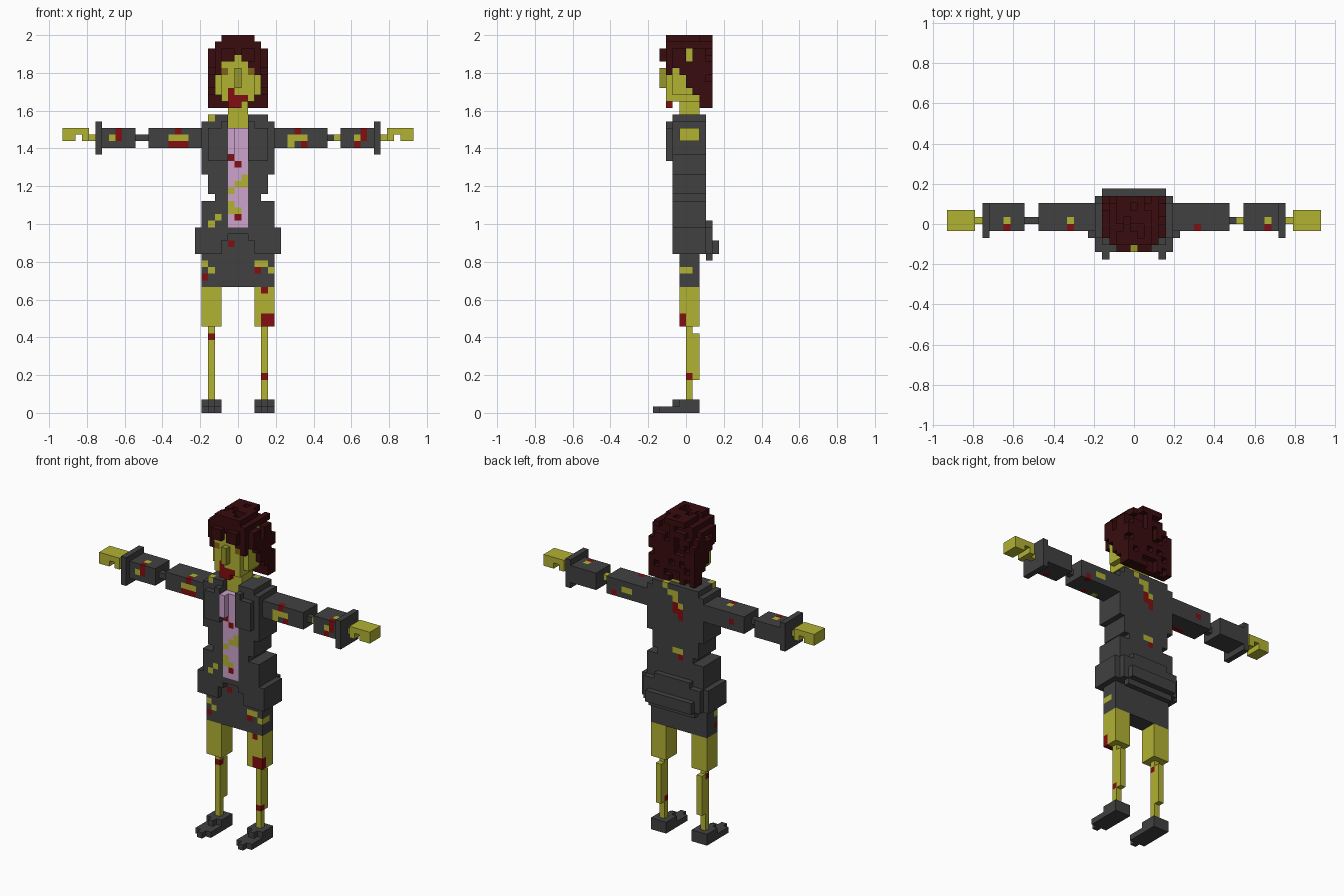
import bpy, bmesh, random

if "Cube" in bpy.data.objects:
    bpy.data.objects.remove(bpy.data.objects["Cube"])

random.seed(4)
V = 2 / 57                      # size of one cube
grid = {}                       # (i, j, k) -> [part, colour]

COLOURS = {"skin": (178, 178, 52), "cloth": (65, 65, 65), "hair": (56, 12, 14),
           "blood": (130, 14, 16), "shirt": (205, 163, 206),
           "eye": (128, 98, 22), "nose": (150, 150, 42)}


def box(part, col, i, j, k, mirror=False):
    """Fill inclusive cube ranges; mirror repeats them across x."""
    for x in range(i[0], i[1] + 1):
        for y in range(j[0], j[1] + 1):
            for z in range(k[0], k[1] + 1):
                grid[x, y, z] = [part, col]
                if mirror:
                    grid[-x, y, z] = [part, col]


def cut(i, j, k):
    for x in range(i[0], i[1] + 1):
        for y in range(j[0], j[1] + 1):
            for z in range(k[0], k[1] + 1):
                grid.pop((x, y, z), None)


def paint(col, cells, side=1):
    """Colour the outermost cube at each (i, k), from front (1) or back (-1)."""
    for i, k in cells:
        for j in range(-6 * side, 6 * side, side):
            if (i, j, k) in grid:
                grid[i, j, k][1] = col
                break


# Shoes: heel, low sole and single-cube toe
box("shoes", "cloth", (3, 5), (-4, 1), (0, 0), True)
box("shoes", "cloth", (4, 4), (-5, -5), (0, 0), True)
box("shoes", "cloth", (3, 5), (-1, 1), (1, 1), True)
box("shoes", "cloth", (4, 4), (-2, -2), (1, 1), True)

# Legs: thin shin, calf, thick thigh
box("legs", "skin", (4, 4), (0, 0), (2, 13), True)
box("legs", "skin", (4, 4), (1, 1), (5, 11), True)
box("legs", "skin", (3, 5), (-1, 1), (13, 18), True)

# Skirt
box("skirt", "cloth", (-5, 5), (-1, 1), (19, 27))

# Jacket: hips, waist, chest
box("jacket", "cloth", (-6, 6), (-2, 2), (24, 27))
box("jacket", "cloth", (-5, 5), (-2, 2), (28, 31))
box("jacket", "cloth", (-3, 3), (-2, 2), (32, 32))
box("jacket", "cloth", (-4, 4), (-2, 2), (33, 35))
box("jacket", "cloth", (-5, 5), (-2, 2), (36, 43))
box("jacket", "cloth", (-4, 4), (-2, 2), (44, 44))
box("jacket", "cloth", (2, 4), (-3, -3), (38, 42), True)
box("jacket", "cloth", (2, 2), (-3, -3), (43, 43), True)
# Front vent of the jacket over the skirt
cut((-2, 2), (-2, -2), (24, 25))
cut((-1, 1), (-2, -2), (26, 26))
# Padded seat at the back
box("jacket", "cloth", (-5, 5), (3, 3), (24, 27))
box("jacket", "cloth", (-3, 3), (3, 3), (28, 28))
box("jacket", "cloth", (-4, 4), (3, 3), (23, 23))
box("jacket", "cloth", (-4, 4), (4, 4), (24, 25))

# Shirt panel and neck
box("shirt", "shirt", (-1, 1), (-2, -2), (28, 42))
box("shirt", "shirt", (-1, -1), (-3, -3), (39, 42))
cut((-1, 1), (-2, -2), (43, 44))
box("neck", "skin", (-1, 1), (-1, 1), (43, 46))

# Arms: sleeve, elbow, forearm, cuff, wrist and hand
box("arms", "cloth", (6, 13), (-1, 2), (40, 42), True)
box("arms", "cloth", (14, 15), (0, 0), (41, 41), True)
box("arms", "skin", (15, 15), (0, 0), (41, 41))
box("arms", "cloth", (16, 20), (-1, 2), (40, 42), True)
box("cuffs", "cloth", (21, 21), (-2, 2), (39, 43), True)
box("hands", "skin", (22, 22), (0, 0), (41, 41), True)
box("hands", "skin", (23, 26), (-1, 1), (42, 42), True)
for a in (23, 25, 26):
    box("hands", "skin", (a, a), (-1, 1), (41, 41), True)

# Head
box("head", "skin", (-2, 2), (-3, 1), (47, 54))
box("head", "skin", (-3, 3), (-2, 1), (48, 54))
box("head", "nose", (0, 0), (-4, -4), (49, 51))
box("head", "blood", (-1, 0), (-3, -3), (46, 46))

# Hair: crown, sides that sweep back, long back
front_edge = {46: 2, 47: 2, 48: 1, 49: 0, 50: 0, 51: -1, 52: -2}
for k in range(46, 57):
    half = 2 if k == 56 else 3 if k == 55 else 4
    jmin = front_edge.get(k, -3)
    for i in range(-half, half + 1):
        for j in range(jmin, 4):
            corner = abs(i) == 4 and j in (-3, 3)
            shell = abs(i) == 4 or j >= 2 or k >= 55
            # loose strands: drop random cubes of the outer layer
            loose = (j == 3 or k == 56 or (abs(i) == 4 and k > 52)) and random.random() < 0.22
            if shell and not loose and not (corner and k > 52):
                grid[i, j, k] = ["hair", "hair"]
# Fringe
for i, low in {0: 54, 1: 53, 2: 52, 3: 51}.items():
    y = -4 if i in (1, 2) else -3
    box("hair", "hair", (i, i), (y, -3), (max(low, 53), 54), True)
    if low < 53:
        box("hair", "hair", (i, i), (-3, -3), (low, 52), i == 3)

# Face details
paint("eye", [(-2, 51), (2, 51)])
paint("blood", [(-1, 47), (0, 47), (1, 47), (-1, 48)])

# Tears and wounds: shirt, jacket, skirt, legs
paint("skin", [(1, 34), (1, 35), (0, 34), (-1, 33), (-1, 31), (-1, 30), (0, 30),
               (-3, 29), (-4, 28), (-4, 44), (-5, 22), (-4, 21), (3, 22), (4, 22), (5, 21)])
paint("blood", [(-1, 38), (0, 37), (0, 29), (-1, 25), (-5, 20), (3, 21),
                (-4, 11), (4, 5), (4, 18), (4, 13), (4, 14), (5, 13), (5, 14)])
grid[5, 0, 21][1] = "skin"
# Arms
paint("skin", [(-10, 41), (-9, 41), (-8, 41), (-9, 42), (-19, 41), (-18, 42),
               (8, 41), (9, 41), (10, 41), (8, 40), (18, 41), (18, 40), (19, 42)])
paint("blood", [(-10, 40), (-9, 40), (-8, 40), (-18, 41), (9, 42), (10, 40),
                (19, 41), (18, 40)])
for i, col in ((-9, "blood"), (-18, "blood"), (9, "blood"), (19, "blood")):
    grid[i, -1, 42][1] = col
    if i != 9:
        grid[i, 0, 42][1] = "skin"
paint("skin", [(9, 41), (10, 41)], -1)
paint("blood", [(-11, 41), (12, 40)], -1)
# Back
paint("skin", [(2, 44), (1, 43), (0, 43), (0, 42), (-1, 41), (0, 33), (-1, 33)], -1)
paint("blood", [(0, 41), (0, 40), (-1, 40), (-1, 39), (-1, 32)], -1)


# Materials
def linear(c):
    c /= 255
    return c / 12.92 if c <= 0.04045 else ((c + 0.055) / 1.055) ** 2.4


mats = {}
for name, rgb in COLOURS.items():
    mats[name] = bpy.data.materials.new(name)
    mats[name].diffuse_color = (*map(linear, rgb), 1)
names = list(COLOURS)

# Outer faces of the cubes, one mesh per part
for part in sorted({p for p, c in grid.values()}):
    bm = bmesh.new()
    for cell, (p, col) in grid.items():
        if p != part:
            continue
        for axis in range(3):
            for s in (0, 1):
                nb = list(cell)
                nb[axis] += 2 * s - 1
                if tuple(nb) in grid:
                    continue
                loop = [(0, 0), (1, 0), (1, 1), (0, 1)]
                verts = []
                for a, b in loop if s else loop[::-1]:
                    c = list(cell)
                    c[axis] += s
                    c[(axis + 1) % 3] += a
                    c[(axis + 2) % 3] += b
                    verts.append(bm.verts.new(((c[0] - 0.5) * V, c[1] * V, c[2] * V)))
                bm.faces.new(verts).material_index = names.index(col)
    bmesh.ops.remove_doubles(bm, verts=bm.verts, dist=0.001)
    mesh = bpy.data.meshes.new(part)
    bm.to_mesh(mesh)
    bm.free()
    for n in names:
        mesh.materials.append(mats[n])
    bpy.context.collection.objects.link(bpy.data.objects.new(part, mesh))

for m in bpy.data.materials:
    if m.users and not m.is_grease_pencil:
        m.use_nodes = True
        m.node_tree.nodes["Principled BSDF"].inputs["Base Color"].default_value = m.diffuse_color
